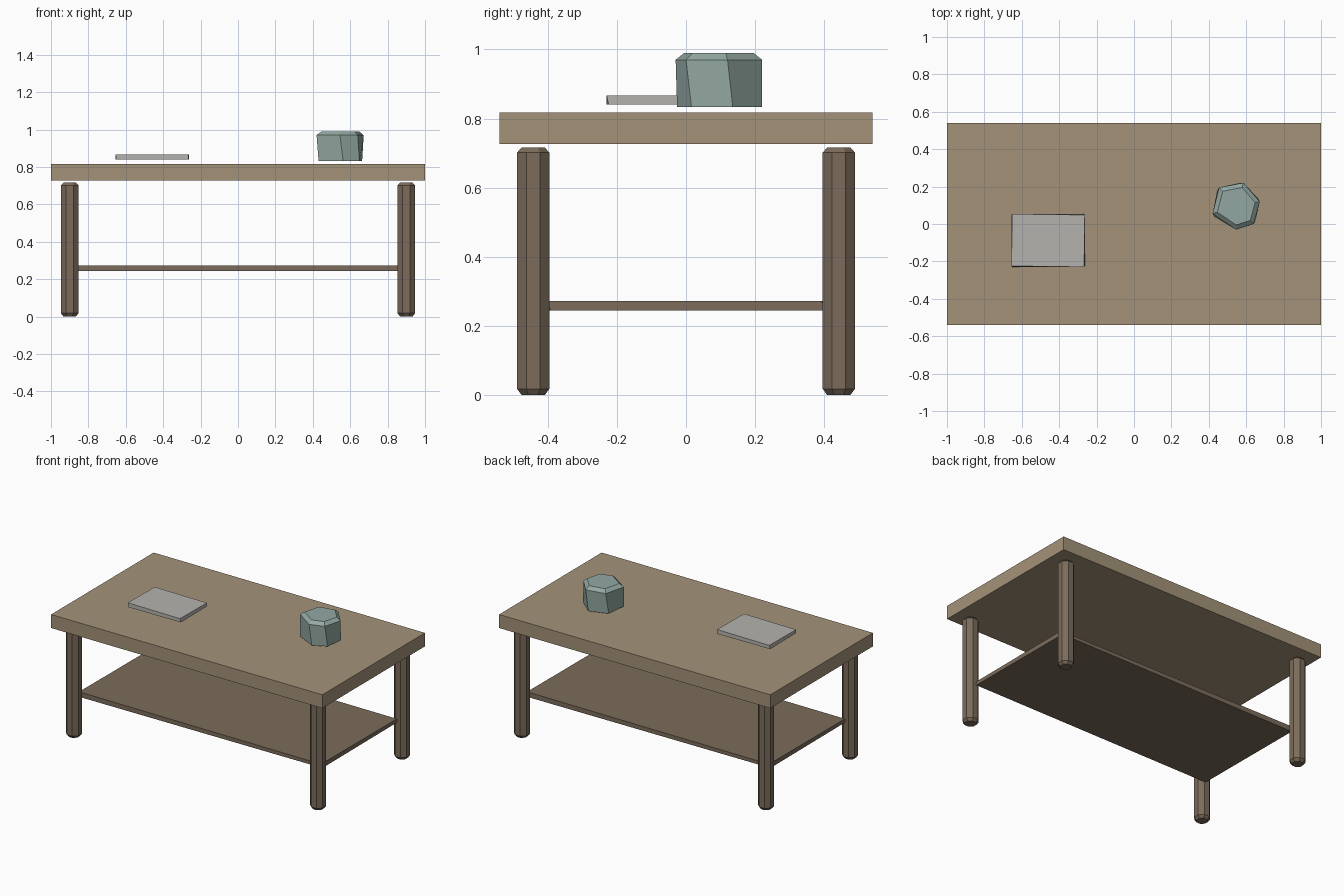
import bpy, bmesh
from math import cos, sin, pi, radians

if "Cube" in bpy.data.objects:
    bpy.data.objects.remove(bpy.data.objects["Cube"])


def material(name, rgb):
    m = bpy.data.materials.new(name)
    m.diffuse_color = (*rgb, 1)
    m.use_nodes = True
    m.node_tree.nodes["Principled BSDF"].inputs["Base Color"].default_value = m.diffuse_color
    return m


def loft(name, rings, mat, loc=(0, 0, 0)):
    """Solid skinned through a stack of rings: [(z, [(x, y), ...]), ...]."""
    bm = bmesh.new()
    loops = [[bm.verts.new((x, y, z)) for x, y in pts] for z, pts in rings]
    n = len(loops[0])
    for a, b in zip(loops, loops[1:]):
        for i in range(n):
            j = (i + 1) % n
            bm.faces.new((a[i], a[j], b[j], b[i]))
    bm.faces.new(loops[0][::-1])
    bm.faces.new(loops[-1])
    bmesh.ops.recalc_face_normals(bm, faces=bm.faces)
    me = bpy.data.meshes.new(name)
    bm.to_mesh(me)
    bm.free()
    ob = bpy.data.objects.new(name, me)
    ob.location = loc
    me.materials.append(mat)
    bpy.context.collection.objects.link(ob)
    return ob


def turned(pts, degrees=0, scale=1):
    c, s = cos(radians(degrees)) * scale, sin(radians(degrees)) * scale
    return [(x * c - y * s, x * s + y * c) for x, y in pts]


def rect(hx, hy):
    return [(-hx, -hy), (hx, -hy), (hx, hy), (-hx, hy)]


wood = material("light_wood", (0.37, 0.29, 0.19))
dark_wood = material("dark_wood", (0.20, 0.15, 0.105))
paper = material("pale_grey", (0.46, 0.45, 0.43))
glaze = material("green_glaze", (0.29, 0.39, 0.36))

# Table top
top = rect(1.0, 0.54)
loft("table_top", [(0.727, top), (0.817, top)], wood)

# Four octagonal legs with chamfered ends
R = 0.0465 / cos(pi / 8)
octagon = [(R * cos(pi / 8 + i * pi / 4), R * sin(pi / 8 + i * pi / 4)) for i in range(8)]
small = turned(octagon, 0, 0.72)
for sx, side in ((-1, "left"), (1, "right")):
    for sy, end in ((-1, "front"), (1, "back")):
        loft(f"{end}_{side}_leg",
             [(0, small), (0.018, octagon), (0.702, octagon), (0.716, small)],
             dark_wood, (sx * 0.9, sy * 0.442, 0))

# Lower shelf, thin with slightly skewed edges
loft("shelf", [(0.245, turned(rect(0.895, 0.397), 0.3)),
               (0.273, turned(rect(0.895, 0.397), -0.3))], dark_wood)

# Book lying on the top
loft("book", [(0.841, turned(rect(0.194, 0.139), 0.8)),
              (0.867, turned(rect(0.194, 0.139), -0.8))], paper, (-0.459, -0.088, 0))

# Faceted pot with a chamfered rim
rim = [(-0.13, -0.04), (-0.005, -0.125), (0.09, -0.095),
       (0.122, 0.025), (0.035, 0.125), (-0.095, 0.1)]
loft("pot", [(0.833, turned(rim, 8, 0.97)), (0.97, rim), (0.99, turned(rim, 0, 0.8))],
     glaze, (0.55, 0.095, 0))
